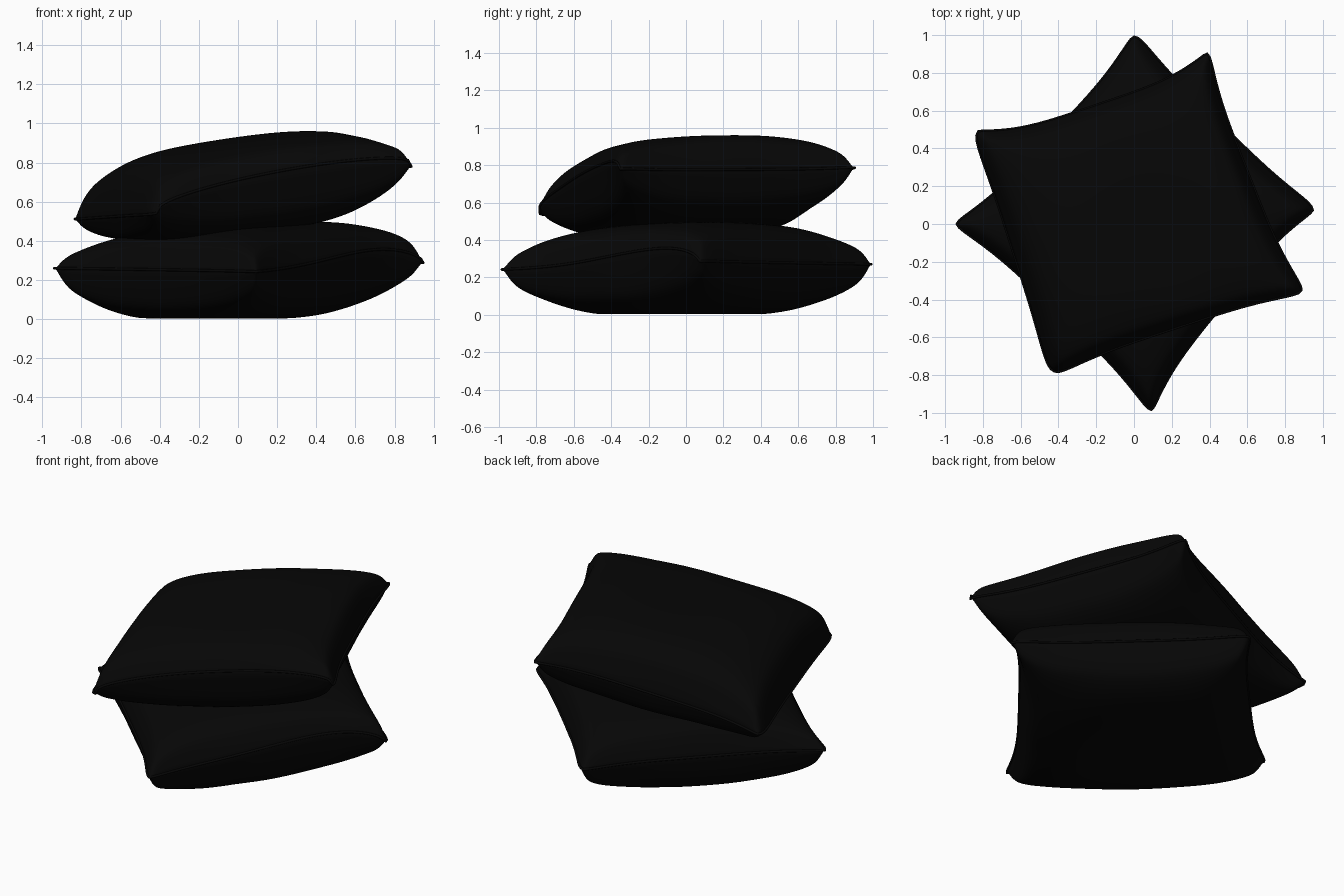
import bpy, bmesh
from mathutils import Vector, noise

cube = bpy.data.objects.get("Cube")
if cube:
    bpy.data.objects.remove(cube, do_unlink=True)

# Black fabric
fabric = bpy.data.materials.new("black_fabric")
fabric.use_nodes = True
colour = (0.002, 0.002, 0.002, 1)
fabric.diffuse_color = colour
bsdf = fabric.node_tree.nodes["Principled BSDF"]
bsdf.inputs["Base Color"].default_value = colour
bsdf.inputs["Roughness"].default_value = 0.9

N = 30  # cells along each pillow side


def pillow(name, corners, pull, lift, up, down, tilt):
    """Stuffed square: corners run front, right, back, left.
    pull draws each side inward, lift raises the seam of the first side,
    tilt leans the stuffing along x."""
    front, right, back, left = (Vector(c) for c in corners)

    def point(u, v, side):
        # Sides drawn in between the corner ears
        wu, wv = 1 - u ** 4, 1 - v ** 4
        a = u - pull[1] * wv * ((1 + u) / 2) ** 2 + pull[3] * wv * ((1 - u) / 2) ** 2
        b = v - pull[2] * wu * ((1 + v) / 2) ** 2 + pull[0] * wu * ((1 - v) / 2) ** 2
        # Rounded ear tips
        tip = 1 - 0.085 * (u * v) ** 8
        s, t = (1 + a * tip) / 2, (1 + b * tip) / 2
        p = front.lerp(right, s).lerp(left.lerp(back, s), t)
        # Stuffing, wavy seam on the front right side, slight creases
        full = (max(0, 1 - u * u) * max(0, 1 - v * v)) ** 0.45
        full = 1 - (1 - full) ** 1.8
        p.z += lift((1 + u) / 2) * ((1 - v) / 2) ** 2 * (1 - full)
        p.z += side * full * (up if side > 0 else down) + tilt * full * p.x
        p.z += 0.03 * noise.noise(p * 4) * full * (1 - full)
        p.z = max(p.z, 0.004)
        return p

    bm = bmesh.new()
    grids = {}
    for side in (1, -1):
        for i in range(N + 1):
            for j in range(N + 1):
                edge = i in (0, N) or j in (0, N)
                if side < 0 and edge:
                    grids[side, i, j] = grids[1, i, j]  # shared seam
                else:
                    grids[side, i, j] = bm.verts.new(point(2 * i / N - 1, 2 * j / N - 1, side))
        for i in range(N):
            for j in range(N):
                ring = [grids[side, i, j], grids[side, i + 1, j],
                        grids[side, i + 1, j + 1], grids[side, i, j + 1]]
                bm.faces.new(ring if side > 0 else ring[::-1]).smooth = True
    # Creased seam keeps the rim crisp
    rim_verts = {grids[1, i, j] for i in range(N + 1) for j in range(N + 1)
                 if i in (0, N) or j in (0, N)}
    crease = bm.edges.layers.float.new("crease_edge")
    for e in bm.edges:
        if e.verts[0] in rim_verts and e.verts[1] in rim_verts:
            e[crease] = 1.0
    mesh = bpy.data.meshes.new(name)
    bm.to_mesh(mesh)
    bm.free()
    mesh.materials.append(fabric)
    obj = bpy.data.objects.new(name, mesh)
    bpy.context.collection.objects.link(obj)
    sub = obj.modifiers.new("soften", "SUBSURF")
    sub.levels = sub.render_levels = 2

    # Thin seam cord around the rim
    steps = [2 * k / N - 1 for k in range(N)]
    rim = ([(k, -1) for k in steps] + [(1, k) for k in steps]
           + [(-k, 1) for k in steps] + [(-1, -k) for k in steps])
    curve = bpy.data.curves.new(name + "_seam", "CURVE")
    curve.dimensions = "3D"
    curve.bevel_depth = 0.007
    curve.bevel_resolution = 2
    spline = curve.splines.new("POLY")
    spline.points.add(len(rim) - 1)
    for knot, (u, v) in zip(spline.points, rim):
        knot.co = (*point(u, v, 1), 1)
    spline.use_cyclic_u = True
    curve.materials.append(fabric)
    bpy.context.collection.objects.link(bpy.data.objects.new(name + "_seam", curve))


# Lower pillow lying flat
pillow("lower_pillow",
       [(0.1, -1.08, 0.24), (1.03, 0.08, 0.29), (0, 1.08, 0.27), (-1.03, 0, 0.26)],
       (0.16, 0.1, 0.14, 0.13),
       lambda s: 0.75 * s ** 3 * (1 - s),
       0.22, 0.275, 0.03)

# Upper pillow turned and tilted on top
pillow("upper_pillow",
       [(-0.46, -0.86, 0.53), (0.97, -0.39, 0.79), (0.42, 0.98, 0.80), (-0.9, 0.53, 0.50)],
       (0.11, 0.13, 0.18, 0.06),
       lambda s: 0.1 * max(0, 4 * s * (1 - s)) ** 0.5,
       0.265, 0.215, -0.06)
